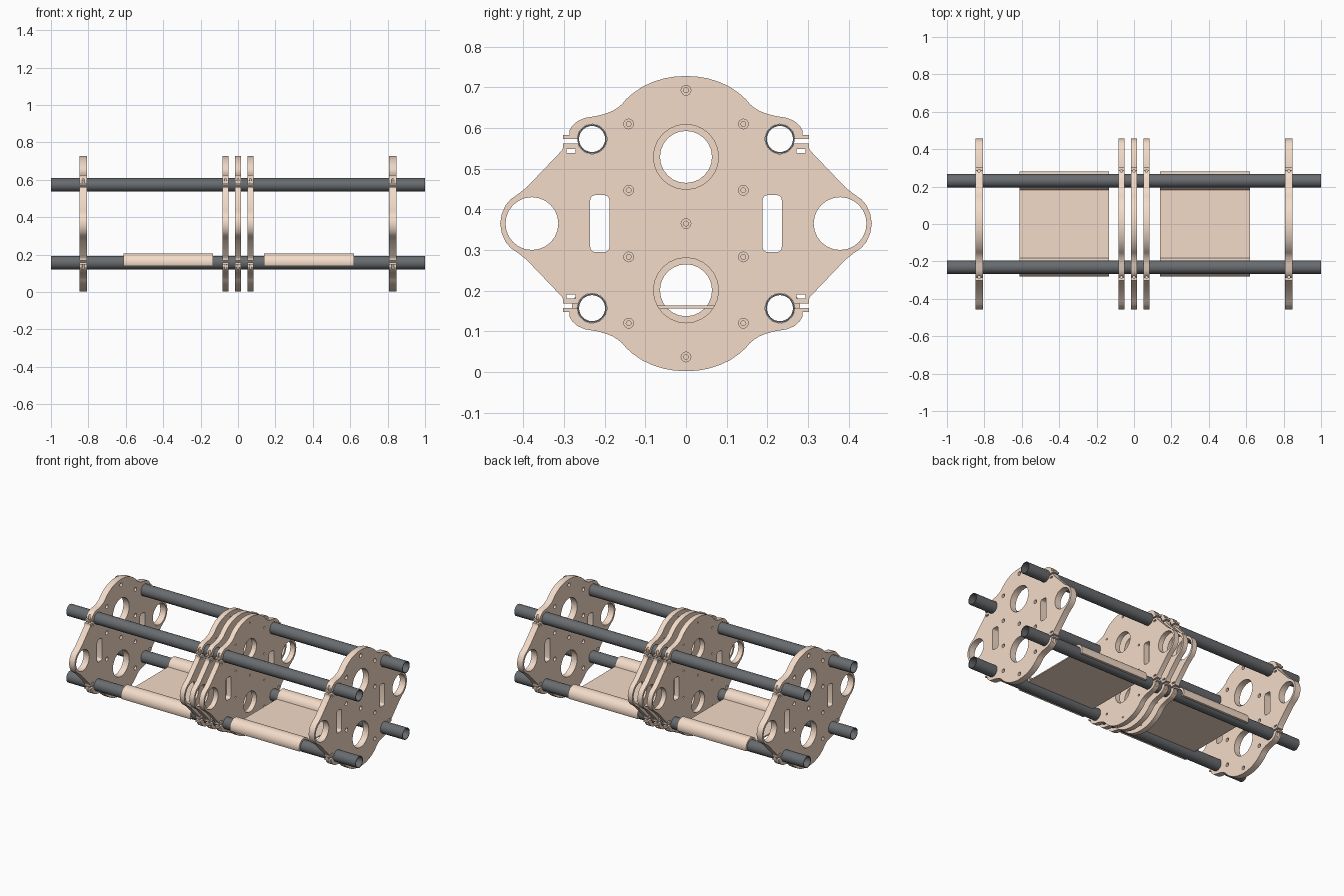
import bpy, bmesh, math
from mathutils import Matrix, Vector

if "Cube" in bpy.data.objects:
    bpy.data.objects.remove(bpy.data.objects["Cube"])

CZ = 0.365                      # height of the plate centre
TY, TZ = 0.231, 0.208           # tube offset from the plate centre
# local x -> world y, local y -> world z, local z -> world x
AXES = Matrix(((0, 0, 1, 0), (1, 0, 0, 0), (0, 1, 0, 0), (0, 0, 0, 1)))


def material(name, colour):
    m = bpy.data.materials.new(name)
    m.diffuse_color = colour
    m.use_nodes = True
    m.node_tree.nodes["Principled BSDF"].inputs["Base Color"].default_value = m.diffuse_color
    return m


TAN = material("tan_plastic", (0.90, 0.71, 0.58, 1))
BLACK = material("black_tube", (0.14, 0.15, 0.16, 1))


def arc(cx, cy, r, a0, a1, n):
    return [(cx + r * math.cos(math.radians(a0 + (a1 - a0) * i / n)),
             cy + r * math.sin(math.radians(a0 + (a1 - a0) * i / n))) for i in range(n + 1)]


def circle(cx, cy, r, n=24):
    return arc(cx, cy, r, 0, 360, n)[:-1]


def rect(x0, x1, y0, y1):
    return [(x0, y0), (x1, y0), (x1, y1), (x0, y1)]


def rounded_rect(cx, cy, w, h, r):
    pts = []
    for sx, sy, a in ((1, 1, 0), (-1, 1, 90), (-1, -1, 180), (1, -1, 270)):
        pts += arc(cx + sx * (w - r), cy + sy * (h - r), r, a, a + 90, 4)
    return pts


def bake(obj):
    mesh = bpy.data.meshes.new_from_object(obj.evaluated_get(bpy.context.evaluated_depsgraph_get()))
    bpy.data.objects.remove(obj)
    return mesh


def extruded(loops, x0, x1, z):
    """Filled outline with holes, extruded along world x, as a welded mesh."""
    cu = bpy.data.curves.new("profile", 'CURVE')
    cu.dimensions, cu.fill_mode, cu.extrude = '2D', 'BOTH', (x1 - x0) / 2
    for pts in loops:
        s = cu.splines.new('POLY')
        s.points.add(len(pts) - 1)
        for p, c in zip(s.points, pts):
            p.co = (c[0], c[1], 0, 1)
        s.use_cyclic_u = True
    ob = bpy.data.objects.new("profile", cu)
    bpy.context.collection.objects.link(ob)
    mesh = bake(ob)
    mesh.transform(Matrix.Translation(((x0 + x1) / 2, 0, z)) @ AXES)
    bm = bmesh.new()
    bm.from_mesh(mesh)
    bmesh.ops.remove_doubles(bm, verts=bm.verts, dist=1e-5)
    bmesh.ops.recalc_face_normals(bm, faces=bm.faces)
    bm.to_mesh(mesh)
    bm.free()
    return mesh


def add(name, mesh, mat):
    mesh.materials.clear()
    mesh.materials.append(mat)
    ob = bpy.data.objects.new(name, mesh)
    bpy.context.collection.objects.link(ob)
    bpy.ops.object.select_all(action='DESELECT')
    ob.select_set(True)
    bpy.context.view_layer.objects.active = ob
    bpy.ops.object.shade_smooth_by_angle(angle=math.radians(30))
    return ob


# Plate outline: one quarter with split tube clamp, then mirrored twice
quarter = [(0, .363), (.028, .3615), (.054, .357), (.083, .348), (.108, .336), (.130, .321), (.147, .306),
           (.157, .294), (.168, .285), (.181, .277), (.199, .270), (.218, .265), (.248, .260),
           (.267, .252), (.280, .240), (.286, .230), (.286, .218), (.302, .218), (.302, .208)]
quarter += arc(TY, TZ, .0365, 0, 342.5, 26)
quarter += [(.302, .197), (.302, .187), (.306, .179), (.392, .089)]
quarter += [(.411, .074), (.431, .060), (.444, .045), (.453, .024), (.457, 0)]
half = quarter + [(y, -z) for y, z in reversed(quarter[:-1])]
outline = half + [(-y, z) for y, z in reversed(half[1:-1])]


def plate(name, x, t, lens_r, screw_r):
    loops = [outline]
    for s in (-1, 1):
        loops += [circle(s * .379, 0, .065), circle(0, s * .164, lens_r),
                  rounded_rect(s * .212, 0, .0235, .07, .012)]
        for u in (-1, 1):
            loops.append(rect(*sorted((s * .272, s * .294)), *sorted((u * .174, u * .184))))
    if screw_r:
        spots = [(0, 0), (0, .328), (0, -.328)]
        spots += [(s * .141, u * z) for s in (-1, 1) for u in (-1, 1) for z in (.082, .245)]
        loops += [circle(y, z, screw_r, 16) for y, z in spots]
    mesh = extruded(loops, x - t / 2, x + t / 2, CZ)
    # vertical clamp bolt holes through the tabs
    bm = bmesh.new()
    for s in (-1, 1):
        for u in (-1, 1):
            bmesh.ops.create_cone(bm, cap_ends=True, segments=12, radius1=.007, radius2=.007, depth=.07,
                                  matrix=Matrix.Translation((x, s * .284, CZ + u * .214)))
    cm = bpy.data.meshes.new("bolt_cutter")
    bm.to_mesh(cm)
    bm.free()
    cutter = bpy.data.objects.new("bolt_cutter", cm)
    cutter.hide_render = True
    bpy.context.collection.objects.link(cutter)
    ob = bpy.data.objects.new(name, mesh)
    bpy.context.collection.objects.link(ob)
    mod = ob.modifiers.new("bolt_holes", 'BOOLEAN')
    mod.operation, mod.solver, mod.object = 'DIFFERENCE', 'EXACT', cutter
    mesh = bake(ob)
    bpy.data.objects.remove(cutter)
    add(name, mesh, TAN)


# End plates with large openings, thinner middle plates with small ones
plate("end_plate_left", -.828, .04, .08, .012)
plate("end_plate_right", .828, .04, .08, .012)
plate("middle_plate_left", -.067, .032, .064, .006)
plate("middle_plate_centre", 0, .032, .064, 0)
plate("middle_plate_right", .067, .032, .064, .006)

# Four hollow rails running the full length
for sy, side in ((-1, "front"), (1, "back")):
    for sz, level in ((-1, "lower"), (1, "upper")):
        c = (sy * TY, sz * TZ)
        add(f"{level}_{side}_rail", extruded([circle(*c, .036, 32), circle(*c, .032, 32)], -1, 1, CZ), BLACK)

# Trays: flat sheet with a half sleeve hooked over each lower rail
sleeve = arc(TY, 0, .050, 173, -22, 20) + arc(TY, 0, .0365, -30, 181, 20)
right = [(.0, .006)] + sleeve + [(.0, -.001)]
tray = right + [(-y, z) for y, z in reversed(right[1:-1])]
for name, x0, x1 in (("tray_left", -.612, -.133), ("tray_right", .140, .619)):
    add(name, extruded([tray], x0, x1, CZ - TZ), TAN)
